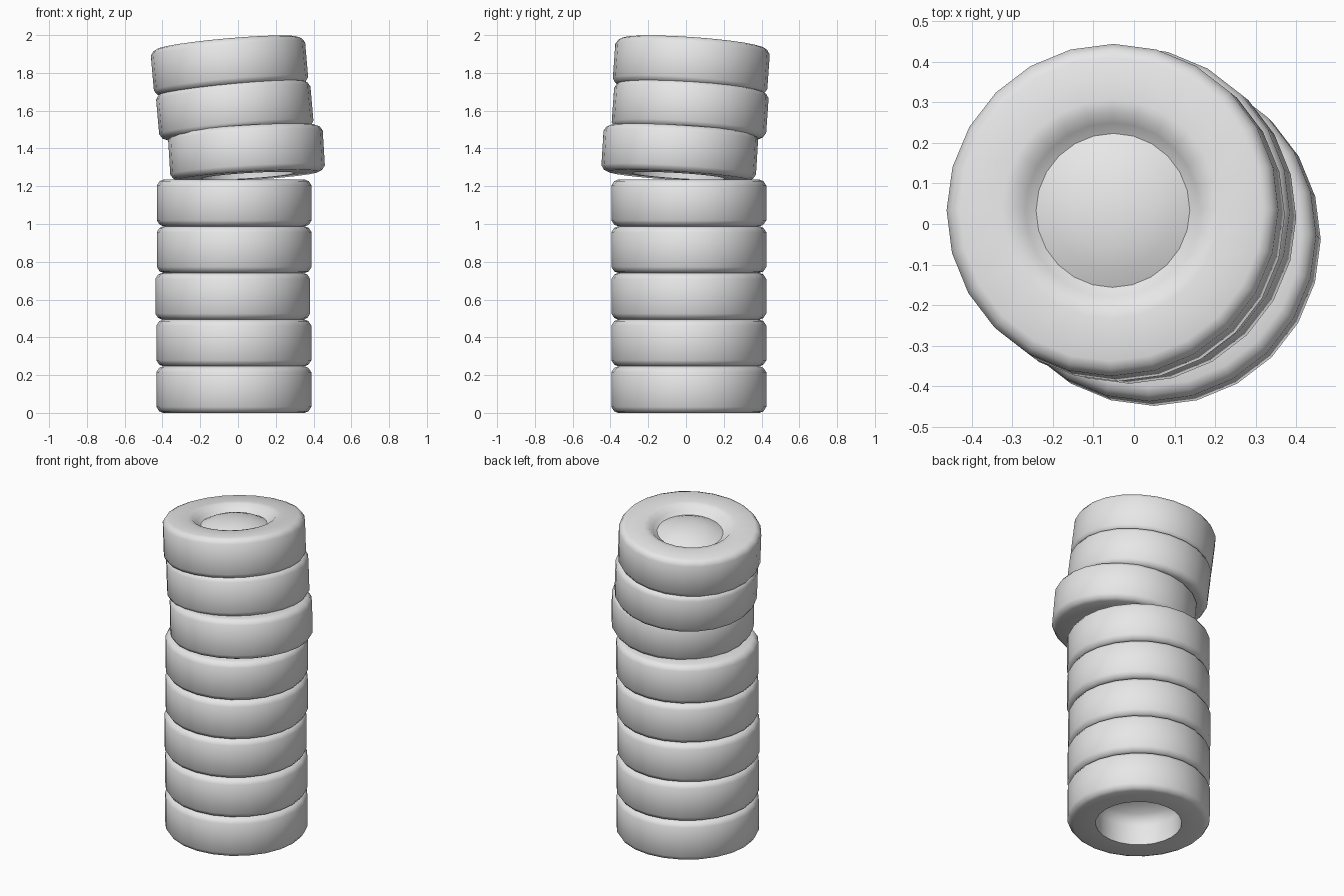
import bpy, bmesh, math
from mathutils import Matrix, Vector

cube = bpy.data.objects.get("Cube")
if cube:
    bpy.data.objects.remove(cube, do_unlink=True)

grey = bpy.data.materials.new("light_grey")
grey.use_nodes = True
grey.diffuse_color = (0.8, 0.8, 0.8, 1)
grey.node_tree.nodes["Principled BSDF"].inputs["Base Color"].default_value = (0.8, 0.8, 0.8, 1)

SEGMENTS = 24
HEIGHT = 0.247
HALF = HEIGHT / 2
BORE = 0.247


def dome(radius, rise):
    """Height of the domed centre at a given radius, from the tyre middle."""
    return rise * math.sqrt(max(0, 1 - (radius / BORE) ** 2))


def tyre_profile():
    """Cross-section from the dome's peak, over the tread, to the recess peak."""
    top = [(r, dome(r, HALF)) for r in (0, 0.05, 0.1, 0.15, 0.19)]
    funnel = [(0.215, 0.095), (0.24, 0.12), (0.27, HALF)]
    tread = [(0.375, HALF), (0.395, 0.115), (0.41, 0.092)]
    lower = [(r, -z) for r, z in reversed(tread)] + [(BORE, -HALF)]
    under = [(r, dome(r, HALF - 0.01)) for r in (BORE, 0.235, 0.21, 0.16, 0.09, 0)]
    return top + funnel + tread + lower + under


def make_tyre_mesh():
    bm = bmesh.new()
    verts = [bm.verts.new((r, 0, z)) for r, z in tyre_profile()]
    edges = [bm.edges.new(pair) for pair in zip(verts, verts[1:])]
    bmesh.ops.spin(bm, geom=verts + edges, cent=(0, 0, 0), axis=(0, 0, 1),
                   angle=math.tau, steps=SEGMENTS, use_duplicate=False)
    bmesh.ops.remove_doubles(bm, verts=bm.verts, dist=0.0005)
    bmesh.ops.recalc_face_normals(bm, faces=bm.faces)
    mesh = bpy.data.meshes.new("tyre")
    bm.to_mesh(mesh)
    bm.free()
    mesh.materials.append(grey)
    return mesh


tyre_mesh = make_tyre_mesh()


def add_tyre(name, location, tilt=(0, 0)):
    tyre = bpy.data.objects.new(name, tyre_mesh.copy())
    bpy.context.collection.objects.link(tyre)
    tyre.location = location
    tyre.rotation_euler = (math.radians(tilt[0]), math.radians(tilt[1]), 0)
    return tyre


# Straight lower stack
tyres = []
for i, x in enumerate((-0.022, -0.022, -0.028, -0.02, -0.02)):
    tyres.append(add_tyre(f"lower_tyre_{i + 1}", (x, 0.015, HALF + i * HEIGHT)))

# Leaning upper stack
tyres.append(add_tyre("shifted_tyre", (0.045, -0.033, 1.378), (-3.5, -3.5)))
tyres.append(add_tyre("leaning_tyre", (-0.017, 0.022, 1.602), (-4, -5)))
tyres.append(add_tyre("top_tyre", (-0.045, 0.028, 1.834), (-4, -5)))

# Smooth rubber with a crisp edge at the bore
bpy.ops.object.select_all(action="DESELECT")
for tyre in tyres:
    tyre.select_set(True)
bpy.context.view_layer.objects.active = tyres[0]
bpy.ops.object.shade_smooth_by_angle(angle=math.radians(55))
